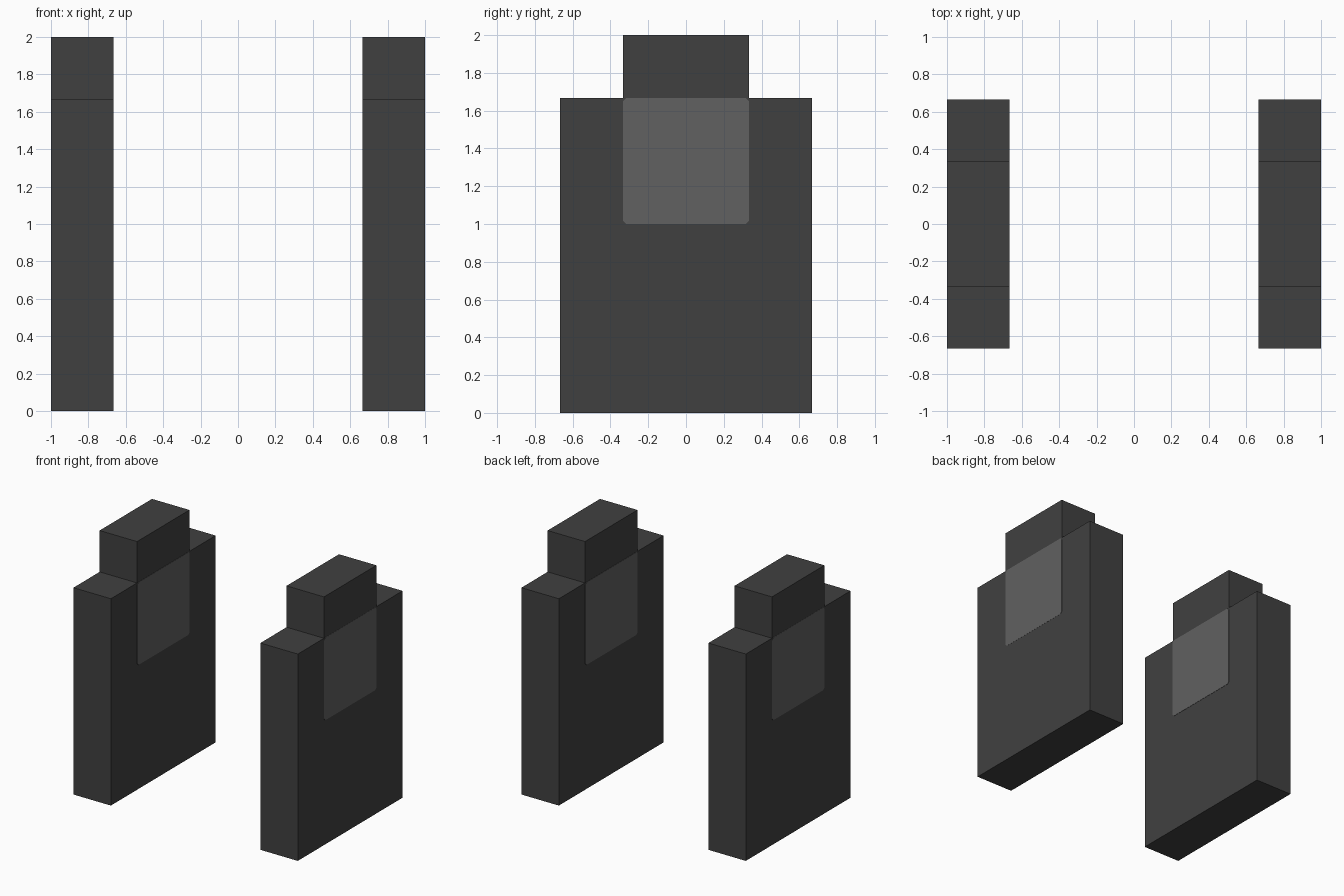
import bpy, bmesh
from mathutils import Vector

if "Cube" in bpy.data.objects:
    bpy.data.objects.remove(bpy.data.objects["Cube"])

T = 1 / 3  # module: slab thickness


def material(name, v):
    m = bpy.data.materials.new(name)
    m.diffuse_color = (v, v, v, 1)
    m.use_nodes = True
    m.node_tree.nodes["Principled BSDF"].inputs["Base Color"].default_value = m.diffuse_color
    return m


dark = material("dark grey", 0.0513)
light = material("mid grey", 0.120)


def extrude_profile(name, pts, x0, x1, mat):
    """Extrude a (y, z) outline from x0 to x1."""
    bm = bmesh.new()
    face = bm.faces.new([bm.verts.new((x0, y, z)) for y, z in pts])
    ext = bmesh.ops.extrude_face_region(bm, geom=[face])
    verts = [g for g in ext["geom"] if isinstance(g, bmesh.types.BMVert)]
    bmesh.ops.translate(bm, verts=verts, vec=Vector((x1 - x0, 0, 0)))
    bmesh.ops.recalc_face_normals(bm, faces=bm.faces[:])
    me = bpy.data.meshes.new(name)
    bm.to_mesh(me)
    bm.free()
    me.materials.append(mat)
    ob = bpy.data.objects.new(name, me)
    bpy.context.collection.objects.link(ob)
    return ob


# Stepped slab outline
slab = [(-2 * T, 0), (2 * T, 0), (2 * T, 5 * T), (T, 5 * T),
        (T, 2), (-T, 2), (-T, 5 * T), (-2 * T, 5 * T)]

# Panel outline with slightly clipped corners
c, z0, z1 = 0.016, 1.0, 5 * T
panel = [(-T + c, z0), (T - c, z0), (T, z0 + c), (T, z1 - c),
         (T - c, z1), (-T + c, z1), (-T, z1 - c), (-T, z0 + c)]

for side, s in (("left", -1), ("right", 1)):
    extrude_profile(side + "_slab", slab, s * 2 * T, s, dark)
    # Thin plates on the outer and inner faces
    extrude_profile(side + "_outer_panel", panel, s * 0.999, s * 1.001, light)
    extrude_profile(side + "_inner_panel", panel, s * (2 * T + 0.001), s * (2 * T - 0.002), light)
